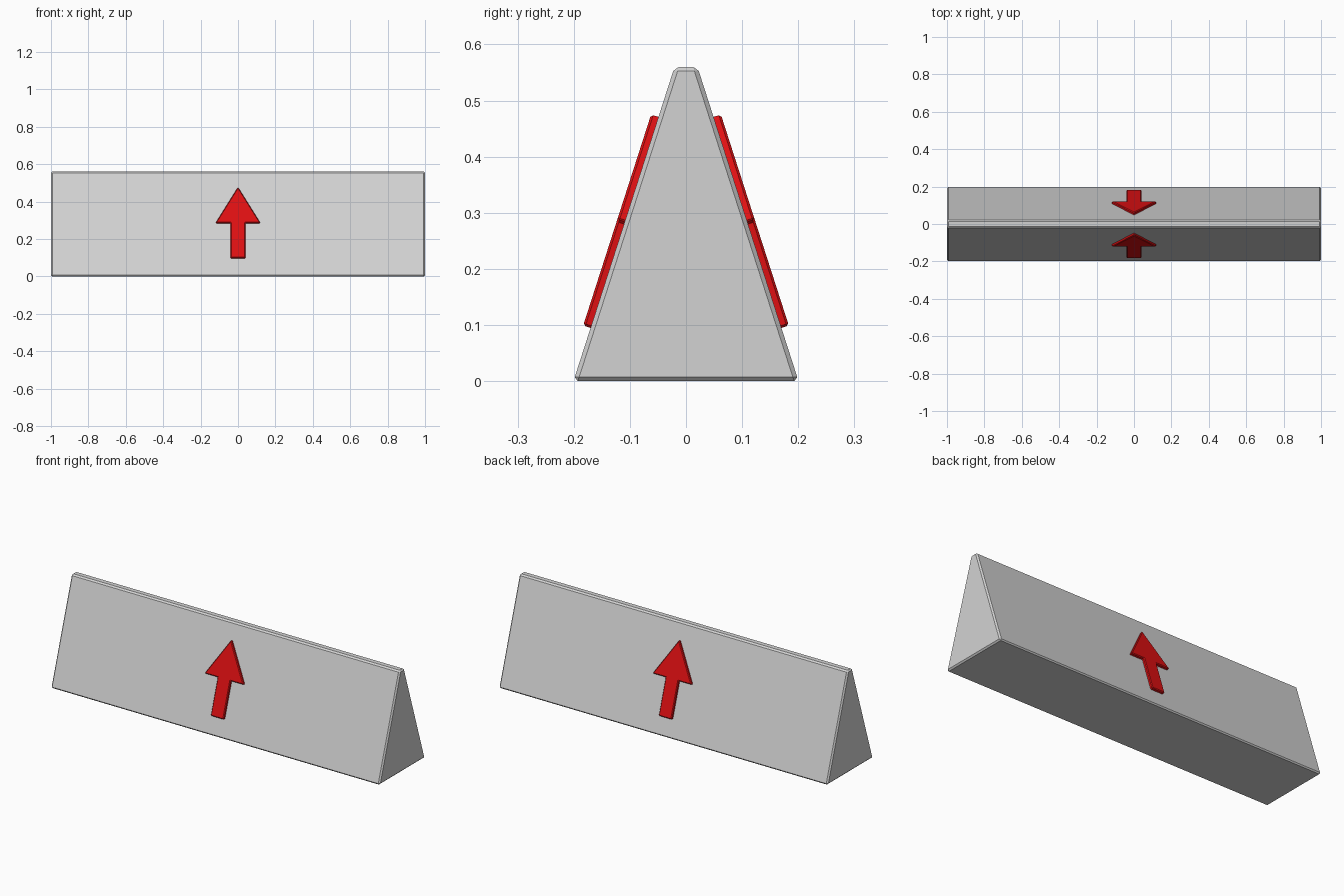
import bpy
import bmesh
import math
from mathutils import Matrix

cube = bpy.data.objects.get("Cube")
if cube:
    bpy.data.objects.remove(cube, do_unlink=True)

HEIGHT, BASE_HALF, TOP_HALF = 0.56, 0.2006, 0.0204
LEAN = math.atan2(BASE_HALF - TOP_HALF, HEIGHT)


def make_material(name, colour):
    mat = bpy.data.materials.new(name)
    mat.use_nodes = True
    mat.diffuse_color = colour
    mat.node_tree.nodes["Principled BSDF"].inputs["Base Color"].default_value = colour
    return mat


def extrude_profile(name, profile, depth, matrix, bevel, mat):
    """Extrude a flat outline along its normal, place it and chamfer its edges."""
    bm = bmesh.new()
    face = bm.faces.new([bm.verts.new((x, y, 0)) for x, y in profile])
    result = bmesh.ops.extrude_face_region(bm, geom=[face])
    top = [v for v in result["geom"] if isinstance(v, bmesh.types.BMVert)]
    bmesh.ops.translate(bm, verts=top, vec=(0, 0, depth))
    bmesh.ops.recalc_face_normals(bm, faces=bm.faces)
    bm.transform(matrix)
    mesh = bpy.data.meshes.new(name)
    bm.to_mesh(mesh)
    bm.free()
    mesh.materials.append(mat)
    obj = bpy.data.objects.new(name, mesh)
    bpy.context.collection.objects.link(obj)
    chamfer = obj.modifiers.new("chamfer", 'BEVEL')
    chamfer.width = bevel
    chamfer.segments = 1
    chamfer.limit_method = 'ANGLE'
    chamfer.angle_limit = math.radians(20)
    return obj


grey = make_material("light_grey", (0.65, 0.65, 0.65, 1))
red = make_material("red", (0.73, 0.005, 0.006, 1))

# Wedge body: tapered end profile run along x
end_profile = [(-BASE_HALF, 0), (BASE_HALF, 0), (TOP_HALF, HEIGHT), (-TOP_HALF, HEIGHT)]
along_x = Matrix(((0, 0, 1, -1), (1, 0, 0, 0), (0, 1, 0, 0), (0, 0, 0, 1)))
extrude_profile("wedge_body", end_profile, 2, along_x, 0.0075, grey)

# Raised arrows lying on both sloping sides, sunk slightly into the body
half = [(0.039, 0.0995), (0.039, 0.298), (0.119, 0.298)]
arrow = half + [(0, 0.498)] + [(-x, y) for x, y in reversed(half)]
SUNK, PROUD = 0.004, 0.0138
on_slope = (Matrix.Translation((0, -BASE_HALF, 0))
            @ Matrix.Rotation(math.pi / 2 - LEAN, 4, 'X')
            @ Matrix.Translation((0, 0, -SUNK)))
for name, turn in (("front_arrow", 0), ("back_arrow", math.pi)):
    extrude_profile(name, arrow, SUNK + PROUD,
                    Matrix.Rotation(turn, 4, 'Z') @ on_slope, 0.004, red)
